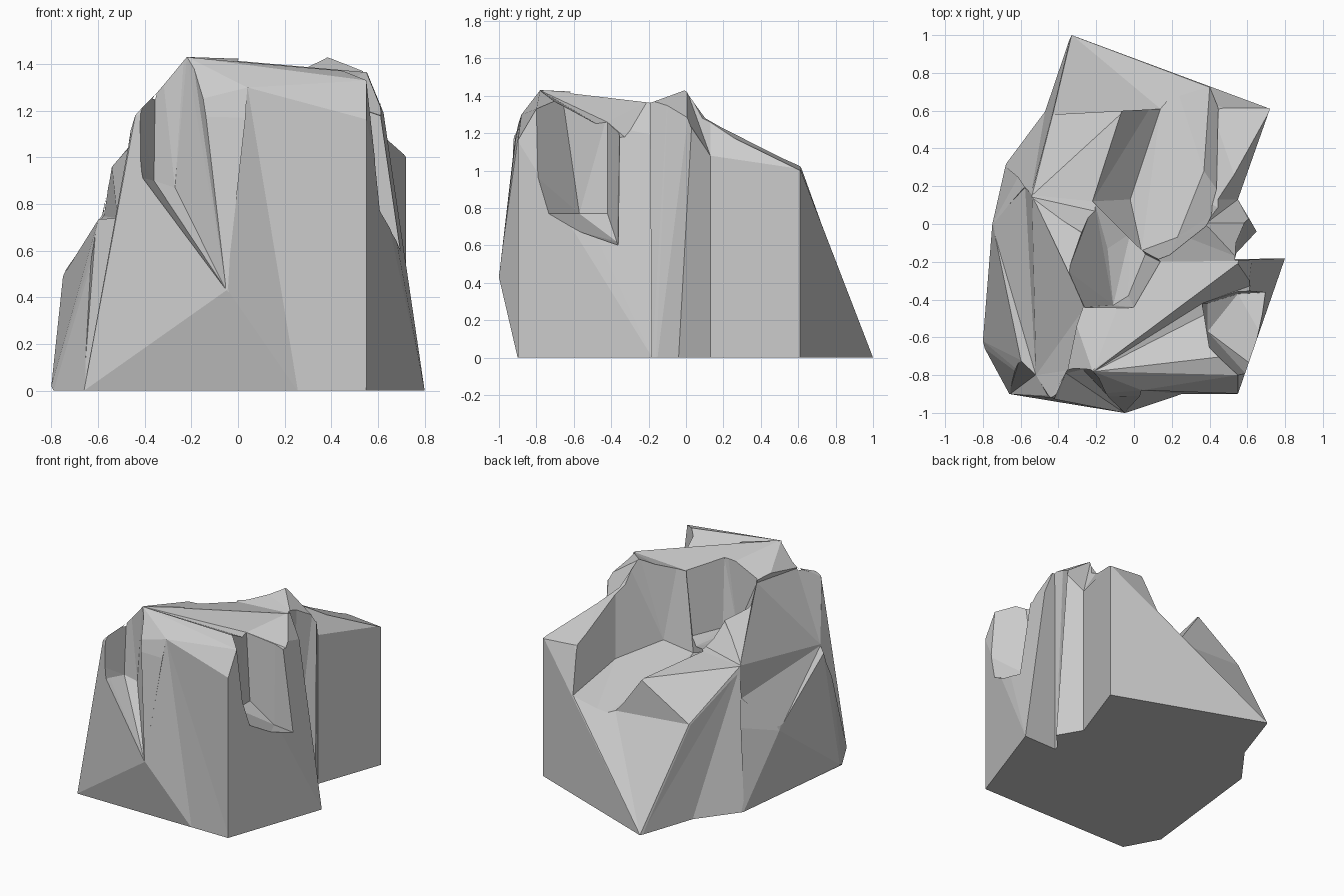
import bpy, bmesh


def hull(name, points):
    """Flat-faced convex block around a few corner points."""
    bm = bmesh.new()
    for p in points:
        bm.verts.new(p)
    bmesh.ops.convex_hull(bm, input=bm.verts[:], use_existing_faces=False)
    bmesh.ops.delete(bm, geom=[v for v in bm.verts if not v.link_faces], context='VERTS')
    bmesh.ops.recalc_face_normals(bm, faces=bm.faces[:])
    me = bpy.data.meshes.new(name)
    bm.to_mesh(me)
    bm.free()
    ob = bpy.data.objects.new(name, me)
    bpy.context.scene.collection.objects.link(ob)
    return ob


def carve(body, name, points):
    """Chip a convex piece out of the body."""
    cutter = hull(name, points)
    cutter.hide_render = True
    mod = body.modifiers.new(name, 'BOOLEAN')
    mod.operation = 'DIFFERENCE'
    mod.solver = 'EXACT'
    mod.object = cutter
    bpy.context.view_layer.objects.active = body
    bpy.ops.object.modifier_apply(modifier=mod.name)
    bpy.data.objects.remove(cutter)


def columns(cols):
    """Leaning uprights (x, y at foot; x, y at head) for a through groove."""
    return [p for a, b, c, d in cols for p in ((a, b, -0.1), (c, d, 1.6))]


def raised(plan, z=1.6):
    return [(x, y, z) for x, y in plan]


# Rough block
rock = hull("boulder", [
    (-.33, 1, 0), (.72, .61, 0), (.8, -.18, 0), (.55, -.9, 0), (.26, -.9, 0),
    (-.66, -.9, 0), (-.79, -.66, 0), (-.8, -.62, .02), (-.68, .31, 0),
    (-.05, -1, .43), (-.75, 0, .49), (-.57, .19, .75), (-.6, -.72, .73),
    (-.54, .15, .96), (-.43, .58, .67), (-.05, .6, .91), (.48, .61, 1.03),
    (.72, .61, 1.01), (.44, .14, 1.27), (.38, 0, 1.43), (.55, -.2, 1.37),
    (.55, -.8, 1.33), (.4, -.66, 1.39), (.55, -.9, 1.16), (.04, -.88, 1.3),
    (-.22, -.78, 1.43), (-.35, -.78, 1.26), (-.44, -.92, 1.18),
    (-.26, -.44, 1.26), (0, -.44, 1.38)])

# Top dips either side of a crease running to the right
carve(rock, "dip_right", [
    (-.22, -.785, 1.431), (.36, -.42, 1.26), (.55, -.35, 1.2), (.8, -.26, 1.12),
    (.4, -.665, 1.39), (.8, -.7, 1.36), (.55, -.205, 1.371), (.8, -.1, 1.36)]
    + raised([(-.22, -.785), (.8, -.1), (.4, -.7), (.8, -.7)]))
carve(rock, "dip_back", [
    (.14, -.2, 1.34), (.6, -.195, 1.365), (-.22, -.775, 1.431), (0, -.44, 1.38),
    (.38, -.002, 1.431), (0, -.2, 1.33), (.1, 0, 1.4)]
    + raised([(-.22, -.77), (.38, .05), (.6, -.15), (.0, 0)]))

# Sloping shoulder at the back right, two facets
carve(rock, "shoulder_side", [
    (.36, .13, 1.40), (.55, .13, 1.08), (.85, .7, .83), (.36, .7, 1.658),
    (.62, 0, 1.27), (.38, .002, 1.435)]
    + raised([(.38, .01), (.65, 0), (.9, .7), (.36, .7)], 2.0))
carve(rock, "shoulder_top", [
    (.36, .13, 1.28), (.9, .13, 1.237), (.9, .75, .924), (.36, .75, .969),
    (.62, 0, 1.28), (.38, .003, 1.435)]
    + raised([(.36, .01), (.65, 0), (.9, .13), (.9, .75), (.36, .75)], 1.8))

# Two upright grooves on the right side
carve(rock, "wide_groove", columns([
    (.55, .13, .55, .13), (.653, -.046, .598, .05), (1.3, -.06, 1.3, .03),
    (.79, .808, .79, .808), (1.3, .81, 1.3, .81)]))
carve(rock, "narrow_groove", columns([
    (.653, -.045, .598, .051), (.54, -.165, .54, -.087), (.535, -.186, .535, -.192),
    (1.3, -.172, 1.3, -.172), (1.3, 0, 1.3, .1)]))

# Shelf on the left of the back hollow
carve(rock, "shelf_cut", [
    (-.62, .16, .955), (-.03, .68, .9), (-.22, .12, .97), (-.26, -.05, 1.14),
    (.1, .62, .91), (.1, 0, 1.0)]
    + raised([(-.62, .1), (-.3, -.2), (.1, -.1), (.1, .68), (-.03, .7)]))
carve(rock, "shelf_slope", [
    (-.54, .15, .96), (-.05, .6, .91), (0, .8, .775), (-.6, .8, .37), (-.66, .3, .75)]
    + raised([(-.54, .15), (-.05, .6), (0, .8), (-.6, .8), (-.66, .3)]))

# Back slope dished in below the hollow
carve(rock, "back_slope_cut", [
    (-.33, 1.002, .0), (.4, .725, .715), (.14, .61, .63), (-.05, .6, .912),
    (-.43, .58, .67), (.4, 1.2, 1.3), (-.6, 1.2, 1.3)])

# Chip off the back left corner
carve(rock, "back_corner_chip", [
    (-.47, .6, -.01), (-.432, .582, .675), (-.333, 1.004, -.01), (-.685, .312, -.01),
    (-.545, .155, .965), (-.575, .192, .75), (-.8, 1, -.01), (-.75, .7, .9)])

# Hollow running out to the back
carve(rock, "hollow_cut", [
    (.415, .93, .665), (.2, .8, .59), (.14, .61, .63), (-.02, .13, .74), (.04, -.14, .79),
    (.23, -.07, .86), (.37, .28, .82), (-.22, .12, .965), (-.05, .6, .905), (0, .8, .88)]
    + raised([(.589, .9), (.497, .1), (.42, 0), (.17, -.21), (-.23, .13), (-.04, .7)]))

# Pit in the middle of the top
carve(rock, "pit_cut", [
    (-.14, -.13, .92), (-.02, -.05, .88), (.06, -.16, .9), (-.03, -.38, .9), (-.11, -.43, .9),
    (-.26, -.05, 1.14), (-.35, -.25, 1.2), (-.26, -.44, 1.26), (0, -.44, 1.38),
    (.14, -.2, 1.34), (-.21, .12, .98)]
    + raised([(-.29, -.04), (-.38, -.25), (-.28, -.45), (.01, -.45), (.15, -.2)]))

# Notch in the right edge
carve(rock, "right_notch", [
    (.4, -.66, 1.39), (.36, -.42, 1.3), (.39, -.57, .77), (.39, -.42, .77),
    (.85, -1.08, 1.21), (.87, -.93, .77), (.55, -.37, .62), (.93, -.35, .57)]
    + raised([(.4, -.66), (.36, -.42), (.85, -1.08), (.55, -.35), (.93, -.33)]))

# Flat front right panel beside the front bulge
carve(rock, "front_panel", [
    (.04, -.88, 1.305), (.26, -.899, -.02), (.57, -.899, -.02), (.57, -.899, 1.2),
    (-.05, -1.003, .43), (.1, -1.3, .4), (.6, -1.3, 0), (.6, -1.3, 1.2)])

# Notch in the front edge
carve(rock, "front_notch", [
    (-.36, -.79, .9), (-.27, -.77, .87), (-.05, -1.002, .43), (.02, -1.2, .43),
    (-.4, -.9, .91), (-.45, -1.1, .91), (-.35, -.78, 1.26), (-.49, -1.1, 1.1),
    (-.22, -.778, 1.432)]
    + raised([(-.35, -.76), (-.22, -.77), (-.5, -1.1), (-.1, -1.2)]))

# Left side: hollowed upper slope, long chip, front corner chip
carve(rock, "left_slope", [
    (-.52, -.8, .745), (-.54, .153, .962), (-.35, -.25, 1.205), (-.26, -.44, 1.263),
    (-.35, -.775, 1.265), (-.442, -.922, 1.185), (-.75, -.4, 1.3), (-.42, -.4, 1.7)])
carve(rock, "left_chip", [
    (-.52, -.8, .74), (-.605, -.722, .735), (-.443, -.924, 1.19), (-.54, .155, .965),
    (-.575, .195, .75), (-.755, .003, .495), (-1, -.7, 1.0), (-1, .1, 1.0)])
carve(rock, "corner_chip", [
    (-.519, -.799, .742), (-.665, -.907, -.02), (-.445, -.926, 1.192),
    (-.606, -.716, .74), (-.9, -1.0, .9)])

# Clean flat facets
bm = bmesh.new()
bm.from_mesh(rock.data)
bmesh.ops.remove_doubles(bm, verts=bm.verts[:], dist=0.003)
bmesh.ops.dissolve_limit(bm, angle_limit=0.03, verts=bm.verts[:], edges=bm.edges[:])
bm.to_mesh(rock.data)
bm.free()
